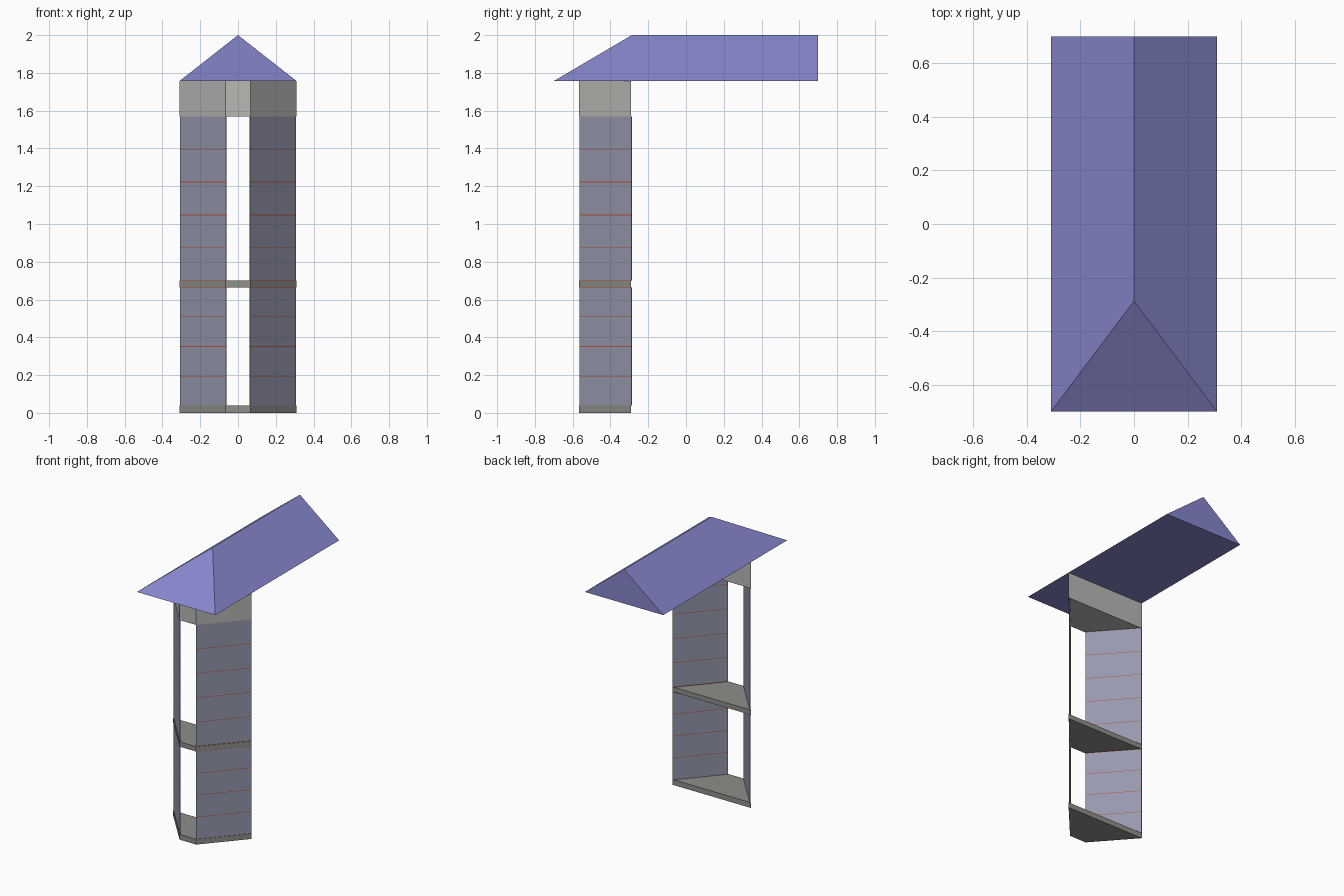
import bpy
import bmesh
from mathutils import Vector

cube = bpy.data.objects.get("Cube")
if cube:
    bpy.data.objects.remove(cube, do_unlink=True)


def linear(v):
    v /= 255
    return v / 12.92 if v <= 0.04045 else ((v + 0.055) / 1.055) ** 2.4


def material(name, r, g, b):
    m = bpy.data.materials.new(name)
    col = (linear(r), linear(g), linear(b), 1)
    m.diffuse_color = col
    m.use_nodes = True
    m.node_tree.nodes["Principled BSDF"].inputs["Base Color"].default_value = col
    return m


ROOF = material("blue roof", 134, 134, 204)
LIGHT = material("light grey stone", 184, 184, 181)
DARK = material("dark grey stone", 142, 142, 138)
GLASS = material("blue grey glass", 151, 152, 174)
RUST = material("rust bars", 185, 82, 55)


def finish(name, bm, mats):
    bmesh.ops.recalc_face_normals(bm, faces=bm.faces)
    me = bpy.data.meshes.new(name)
    bm.to_mesh(me)
    bm.free()
    for m in mats:
        me.materials.append(m)
    ob = bpy.data.objects.new(name, me)
    bpy.context.collection.objects.link(ob)
    return ob


def prism(bm, outline, z0, z1, mat=0):
    """Extrude a plan outline from z0 to z1."""
    face = bm.faces.new([bm.verts.new((x, y, z0)) for x, y in outline])
    face.material_index = mat
    out = bmesh.ops.extrude_face_region(bm, geom=[face], use_keep_orig=True)
    for g in out["geom"]:
        if isinstance(g, bmesh.types.BMVert):
            g.co.z = z1
        elif isinstance(g, bmesh.types.BMFace):
            g.material_index = mat
    for f in bm.faces:
        if all(v.co.z >= z0 - 1e-6 for v in f.verts):
            f.material_index = mat


# Plan of the bay: narrow front, wide back
FRONT_X, BACK_X, FRONT_Y, BACK_Y = 0.066, 0.31, -0.566, -0.29
BAY = [(-FRONT_X, FRONT_Y), (FRONT_X, FRONT_Y), (BACK_X, BACK_Y), (-BACK_X, BACK_Y)]
EAVES = 1.757

# Floor slabs and the band under the roof
for name, z0, z1, mat in (("bottom_slab", 0, 0.038, DARK),
                          ("middle_slab", 0.665, 0.70, DARK),
                          ("top_band", 1.57, EAVES, LIGHT)):
    bm = bmesh.new()
    prism(bm, BAY, z0, z1)
    finish(name, bm, [mat])


def angled_panel(name, side, z0, z1, rows, bar_bottom, bar_top):
    """Thin panel along a slanted side, split into rows by rust bars."""
    a, b = Vector((FRONT_X, FRONT_Y)), Vector((BACK_X, BACK_Y))
    along = (b - a).normalized()
    inward = Vector((-along.y, along.x))
    a, b = a + inward * 0.003, b + inward * 0.003
    outline = [(side * p.x, p.y) for p in (a, b, b + inward * 0.004, a + inward * 0.004)]
    bar = 0.0035
    cuts = [z0 + (z1 - z0) * i / rows for i in range(1, rows)]
    bars = [(z - bar / 2, z + bar / 2) for z in cuts]
    if bar_bottom:
        bars.insert(0, (z0, z0 + bar))
    if bar_top:
        bars.append((z1 - bar, z1))
    bm = bmesh.new()
    z = z0
    for low, high in bars:
        if low > z:
            prism(bm, outline, z, low, 0)
        prism(bm, outline, low, high, 1)
        z = high
    if z < z1:
        prism(bm, outline, z, z1, 0)
    finish(name, bm, [GLASS, RUST])


# Slanted panels on both sides; the front and back stay open
for label, side in (("left", 1), ("right", -1)):
    angled_panel("lower_panel_" + label, side, 0.038, 0.665, 4, False, True)
    angled_panel("upper_panel_" + label, side, 0.70, 1.57, 5, True, False)

# Roof: hipped at the front, gabled at the back
bm = bmesh.new()
fl, fr, br, bl, rf, rb = [bm.verts.new(c) for c in (
    (-0.31, -0.70, EAVES), (0.31, -0.70, EAVES), (0.31, 0.70, EAVES),
    (-0.31, 0.70, EAVES), (0, -0.287, 2), (0, 0.70, 2))]
for loop in ((fl, fr, rf), (fr, br, rb, rf), (bl, fl, rf, rb), (br, bl, rb), (fl, bl, br, fr)):
    bm.faces.new(loop)
finish("roof", bm, [ROOF])
